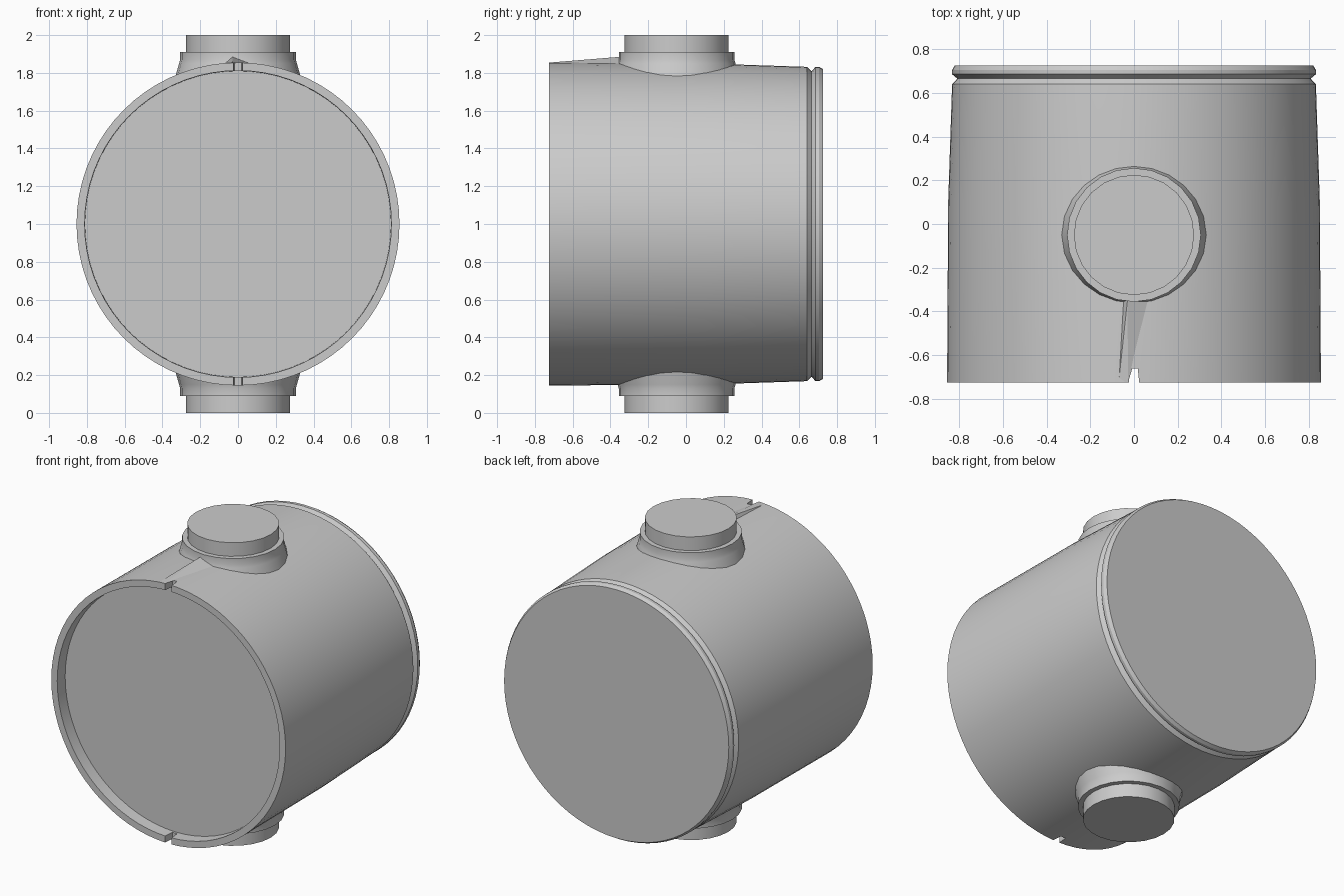
import bpy
import bmesh
import math
from mathutils import Matrix, Vector

if "Cube" in bpy.data.objects:
    bpy.data.objects.remove(bpy.data.objects["Cube"])

grey = bpy.data.materials.new("plain_grey")
grey.use_nodes = True
GREY = (0.6, 0.6, 0.6, 1)
grey.diffuse_color = GREY
grey.node_tree.nodes["Principled BSDF"].inputs["Base Color"].default_value = GREY


def finish(name, bm, smooth=True):
    """Turn a bmesh into a grey object, smooth except at sharp edges."""
    bmesh.ops.recalc_face_normals(bm, faces=bm.faces)
    mesh = bpy.data.meshes.new(name)
    bm.to_mesh(mesh)
    bm.free()
    mesh.materials.append(grey)
    ob = bpy.data.objects.new(name, mesh)
    bpy.context.collection.objects.link(ob)
    if smooth:
        bpy.ops.object.select_all(action="DESELECT")
        ob.select_set(True)
        bpy.context.view_layer.objects.active = ob
        bpy.ops.object.shade_smooth_by_angle(angle=math.radians(25))
    return ob


def lathe(name, profile, sides, matrix):
    """Spin (radius, height) pairs around the local z axis, capping both ends."""
    bm = bmesh.new()
    rings = []
    for r, h in profile:
        rings.append([bm.verts.new((r * math.cos(a), r * math.sin(a), h))
                      for a in (math.tau * i / sides for i in range(sides))])
    for low, high in zip(rings, rings[1:]):
        for i in range(sides):
            j = (i + 1) % sides
            bm.faces.new((low[i], low[j], high[j], high[i]))
    bm.faces.new(rings[0])
    bm.faces.new(rings[-1])
    bm.transform(matrix)
    return finish(name, bm)


# Drum body: recessed front, slight taper, grooved back rim
along_y = Matrix.Translation((0, 0, 1)) @ Matrix.Rotation(-math.pi / 2, 4, "X")
body = lathe("drum_body", [
    (0.81, -0.645), (0.812, -0.725), (0.855, -0.725), (0.85, 0.1),
    (0.832, 0.64), (0.808, 0.665), (0.832, 0.685), (0.832, 0.705),
    (0.82, 0.725)], 72, along_y)

# Tapered notches through the front rim, top and bottom
bm = bmesh.new()
for side in (-1, 1):
    cut = bmesh.ops.create_cube(bm, size=1)["verts"]
    for v in cut:
        width = 0.05 if v.co.y < 0 else 0.035
        v.co = (v.co.x * width, -0.7 + v.co.y * 0.08,
                1 + side * (0.85 + v.co.z * 0.14))
cutter = finish("notch_cutter", bm, smooth=False)
cutter.hide_render = True
cutter.hide_viewport = True
notch = body.modifiers.new("rim_notches", "BOOLEAN")
notch.operation = "DIFFERENCE"
notch.solver = "EXACT"
notch.object = cutter
bpy.context.view_layer.objects.active = body
bpy.ops.object.modifier_apply(modifier=notch.name)
bpy.data.objects.remove(cutter)

# Stepped bosses above and below, flaring slightly into the drum
for name, turn in (("top_boss", 0), ("bottom_boss", math.pi)):
    place = (Matrix.Translation((0, -0.05, 1)) @ Matrix.Rotation(turn, 4, "X"))
    lathe(name, [(0.34, 0.75), (0.312, 0.85), (0.306, 0.87), (0.306, 0.91),
                 (0.275, 0.91), (0.275, 1.0)], 24, place)

# Faint raised crease running from the front rim to the top boss
bm = bmesh.new()
corners = [(-0.07, -0.724, 1.85), (-0.027, -0.724, 1.8545), (-0.05, -0.3, 1.84),
           (0.1, -0.3, 1.84), (-0.03, -0.35, 1.885)]
bmesh.ops.convex_hull(bm, input=[bm.verts.new(Vector(c)) for c in corners])
finish("top_crease", bm, smooth=False)
